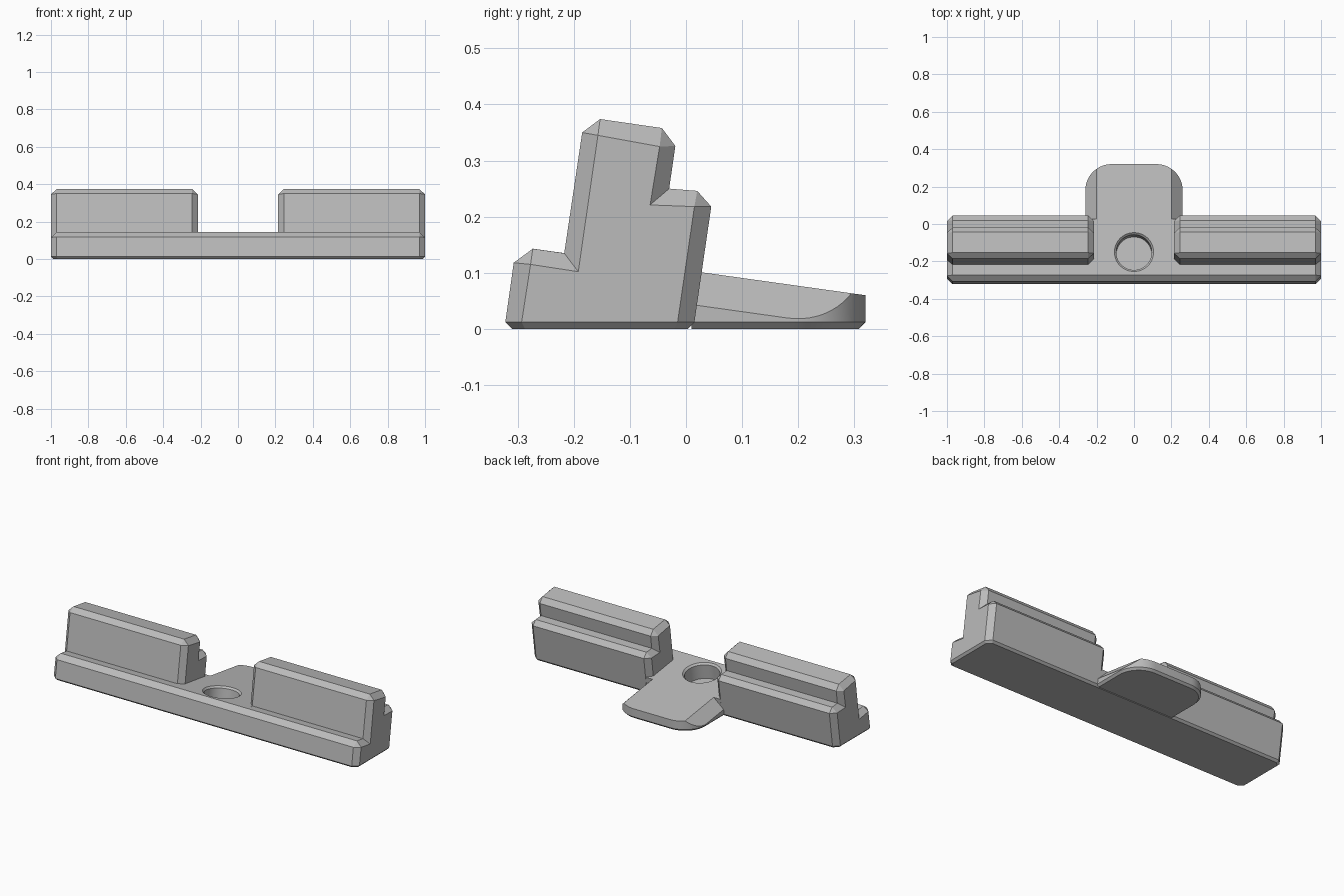
import bpy, bmesh, math
from mathutils import Vector, Matrix

cube = bpy.data.objects.get("Cube")
if cube:
    bpy.data.objects.remove(cube, do_unlink=True)

grey = bpy.data.materials.new("plain grey")
grey.use_nodes = True
grey.diffuse_color = (0.5, 0.5, 0.5, 1)
grey.node_tree.nodes["Principled BSDF"].inputs["Base Color"].default_value = grey.diffuse_color

SLOPE = -0.14          # fall of the tilted top surface towards the back
RIM = 0.012            # small chamfer around the underside


def top_z(y):
    return 0.143 + SLOPE * (y + 0.273)


def finish(name, bm):
    bmesh.ops.remove_doubles(bm, verts=bm.verts, dist=0.0005)
    bmesh.ops.recalc_face_normals(bm, faces=bm.faces)
    mesh = bpy.data.meshes.new(name)
    bm.to_mesh(mesh)
    bm.free()
    mesh.materials.append(grey)
    obj = bpy.data.objects.new(name, mesh)
    bpy.context.collection.objects.link(obj)
    return obj


def loft(rings):
    """Skin a list of equal-length point rings and cap both ends."""
    bm = bmesh.new()
    loops = [[bm.verts.new(p) for p in ring] for ring in rings]
    n = len(loops[0])
    for a, b in zip(loops, loops[1:]):
        for i in range(n):
            j = (i + 1) % n
            bm.faces.new((a[i], a[j], b[j], b[i]))
    bm.faces.new(loops[0])
    bm.faces.new(loops[-1])
    bmesh.ops.remove_doubles(bm, verts=bm.verts, dist=0.0005)
    return bm


def section(x, profile):
    return [(x, y, z) for y, z in profile]


# Stepped, leaning cross-section: full outline and its inset end face
outline = [(-.322, RIM), (-.307, .118), (-.273, .143), (-.217, .135),
           (-.185, .35), (-.153, .374), (-.043, .358), (-.019, .326),
           (-.03, .25), (.02, .246), (.045, .218), (.015, RIM)]
end_face = [(-.293, RIM), (-.277, .115), (-.277, .115), (-.192, .102),
            (-.157, .345), (-.157, .345), (-.047, .325), (-.047, .325),
            (-.064, .221), (.015, .218), (.015, .218), (-.015, RIM)]

# Two tall jaw blocks with chamfered ends
for side, name in ((1, "left_block"), (-1, "right_block")):
    finish(name, loft([section(side * .215, end_face), section(side * .245, outline),
                       section(side * .97, outline), section(side * 1, end_face)]))

# Low bridge joining the blocks
bridge_profile = outline[:3] + [(.027, top_z(.027)), outline[-1]]
bridge = finish("bridge", loft([section(x, bridge_profile) for x in (-.25, .25)]))

# Tilted blind hole with a chamfered mouth
tilt = Matrix.Translation((0, -.15, top_z(-.15))) @ Matrix.Rotation(math.atan(SLOPE), 4, 'X')
rings = []
for depth, r in ((-.095, .095), (-.01, .095), (.02, .125)):
    rings.append([tilt @ Vector((r * math.cos(a), r * math.sin(a), depth))
                  for a in (math.tau * i / 48 for i in range(48))])
cutter = finish("hole_cutter", loft(rings))
cutter.hide_render = True
cutter.hide_set(True)
cut = bridge.modifiers.new("hole", 'BOOLEAN')
cut.operation = 'DIFFERENCE'
cut.solver = 'EXACT'
cut.object = cutter
bpy.context.view_layer.objects.active = bridge
bpy.ops.object.modifier_apply(modifier="hole")
bpy.data.objects.remove(cutter, do_unlink=True)


# Chamfered underside plate
def plate(off, z):
    half = [(.97 - off / 2, -.322 + off), (1 - off, -.293 + off / 2),
            (1 - off, -.015 - off / 2), (.97 - off / 2, .015 - off)]
    return [(x, y, z) for x, y in half] + [(-x, y, z) for x, y in reversed(half)]


finish("underside", loft([plate(RIM, 0), plate(0, RIM)]))


# Rounded rear tongue, trimmed by the sloping top and two side bevels
def tongue_ring(off, z):
    half = [(.26 - off, .01)]
    for i in range(17):
        a = math.pi / 2 * i / 16
        half.append((.12 + (.14 - off) * math.cos(a), .18 + (.14 - off) * math.sin(a)))
    return [(x, y, z) for x, y in half] + [(-x, y, z) for x, y in reversed(half)]


bm = loft([tongue_ring(RIM, 0), tongue_ring(0, RIM), tongue_ring(0, .2)])
for side in (0, 1, -1):
    cut = bmesh.ops.bisect_plane(
        bm, geom=bm.verts[:] + bm.edges[:] + bm.faces[:],
        plane_co=(side * .2, 0, top_z(0)), plane_no=(side, -SLOPE, 1), clear_outer=True)
    edges = [e for e in cut["geom_cut"] if isinstance(e, bmesh.types.BMEdge)]
    bmesh.ops.edgeloop_fill(bm, edges=edges)
tongue = finish("tongue", bm)

# Smooth the round walls, keep the flat edges crisp
for obj in (bridge, tongue):
    bpy.ops.object.select_all(action='DESELECT')
    obj.select_set(True)
    bpy.context.view_layer.objects.active = obj
    bpy.ops.object.shade_smooth_by_angle(angle=math.radians(20))
